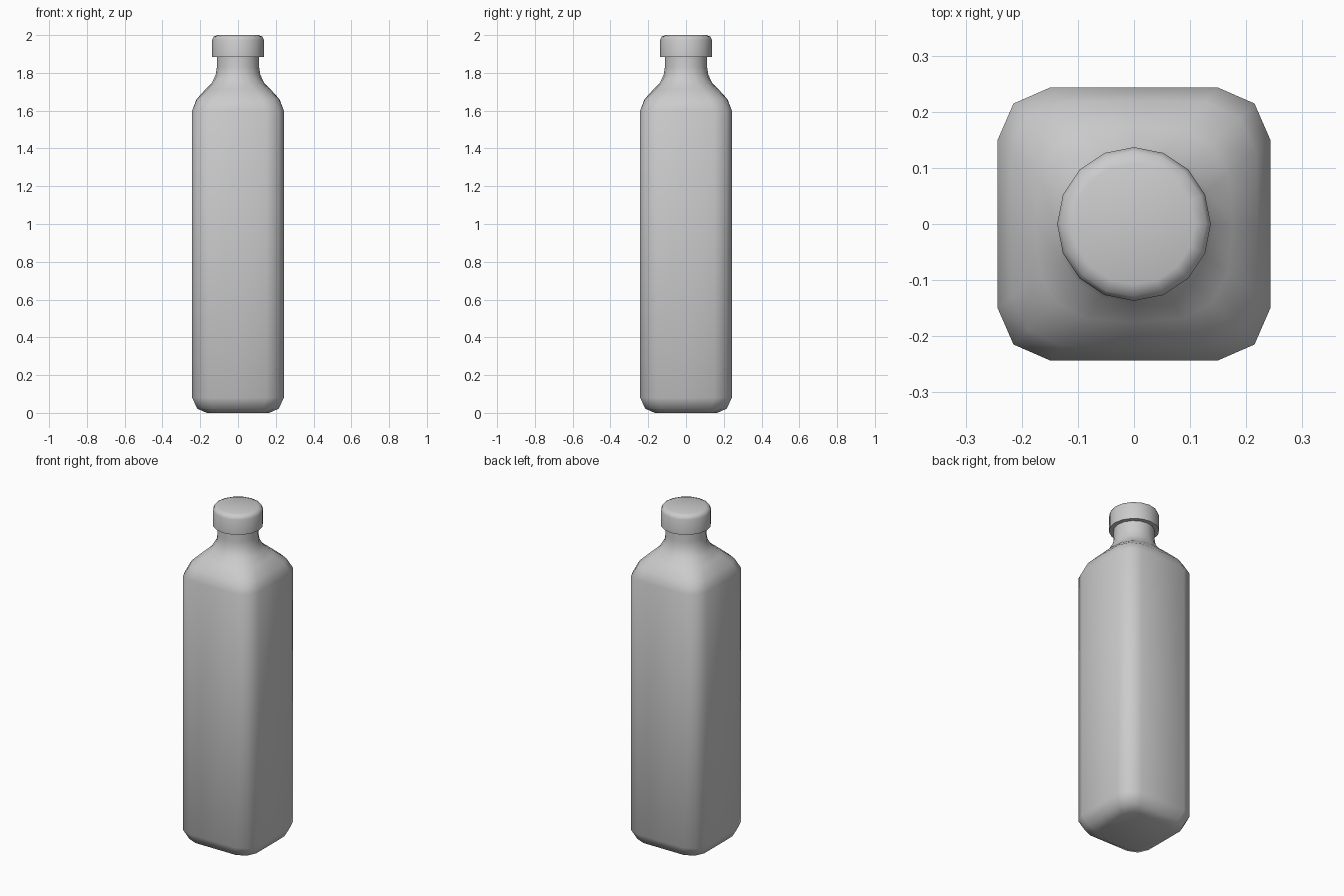
import bpy, bmesh, math

if "Cube" in bpy.data.objects:
    bpy.data.objects.remove(bpy.data.objects["Cube"], do_unlink=True)

SIDES = 16

grey = bpy.data.materials.new("plain_grey")
grey.use_nodes = True
colour = (0.6, 0.6, 0.6, 1)
grey.diffuse_color = colour
grey.node_tree.nodes["Principled BSDF"].inputs["Base Color"].default_value = colour


def outline(half, roundness):
    """Ring between a chamfered square (0) and a circle (1)."""
    points = []
    for i in range(SIDES):
        a = math.tau * i / SIDES
        c, s = math.cos(a), math.sin(a)
        # square with bevelled corners: mid-side, bevel edge, corner, bevel edge
        reach = (1, 1.175, 1.25, 1.175)[i % 4]
        if i % 4 == 0 or i % 4 == 2:
            square = (c * reach, s * reach)
        else:
            square = tuple(math.copysign(1 if abs(v) > 0.7 else 0.617, v) for v in (c, s))
        points.append([half * (q * (1 - roundness) + r * roundness)
                       for q, r in zip(square, (c, s))])
    return points


def loft(name, stations, angle):
    """Skin rings given as (height, half width, roundness), capped at both ends."""
    bm = bmesh.new()
    rings = [[bm.verts.new((x, y, z)) for x, y in outline(half, rnd)]
             for z, half, rnd in stations]
    for low, high in zip(rings, rings[1:]):
        for i in range(SIDES):
            j = (i + 1) % SIDES
            bm.faces.new((low[i], low[j], high[j], high[i]))
    bm.faces.new(rings[0][::-1])
    bm.faces.new(rings[-1])
    mesh = bpy.data.meshes.new(name)
    bm.to_mesh(mesh)
    bm.free()
    mesh.materials.append(grey)
    obj = bpy.data.objects.new(name, mesh)
    bpy.context.collection.objects.link(obj)
    bpy.ops.object.select_all(action="DESELECT")
    obj.select_set(True)
    bpy.context.view_layer.objects.active = obj
    bpy.ops.object.shade_smooth_by_angle(angle=math.radians(angle))
    return obj


# Square body blending through the shoulder into a round neck
loft("bottle_body", [
    (0.0, 0.165, 0), (0.022, 0.215, 0), (0.08, 0.243, 0),
    (1.6, 0.243, 0), (1.66, 0.22, 0.15), (1.71, 0.175, 0.5),
    (1.745, 0.14, 0.85), (1.79, 0.118, 1), (1.83, 0.112, 1), (1.9, 0.112, 1),
], 60)

# Round screw cap with a softened top edge
loft("cap", [
    (1.885, 0.137, 1), (1.975, 0.137, 1), (1.992, 0.129, 1), (2.0, 0.108, 1),
], 60)
